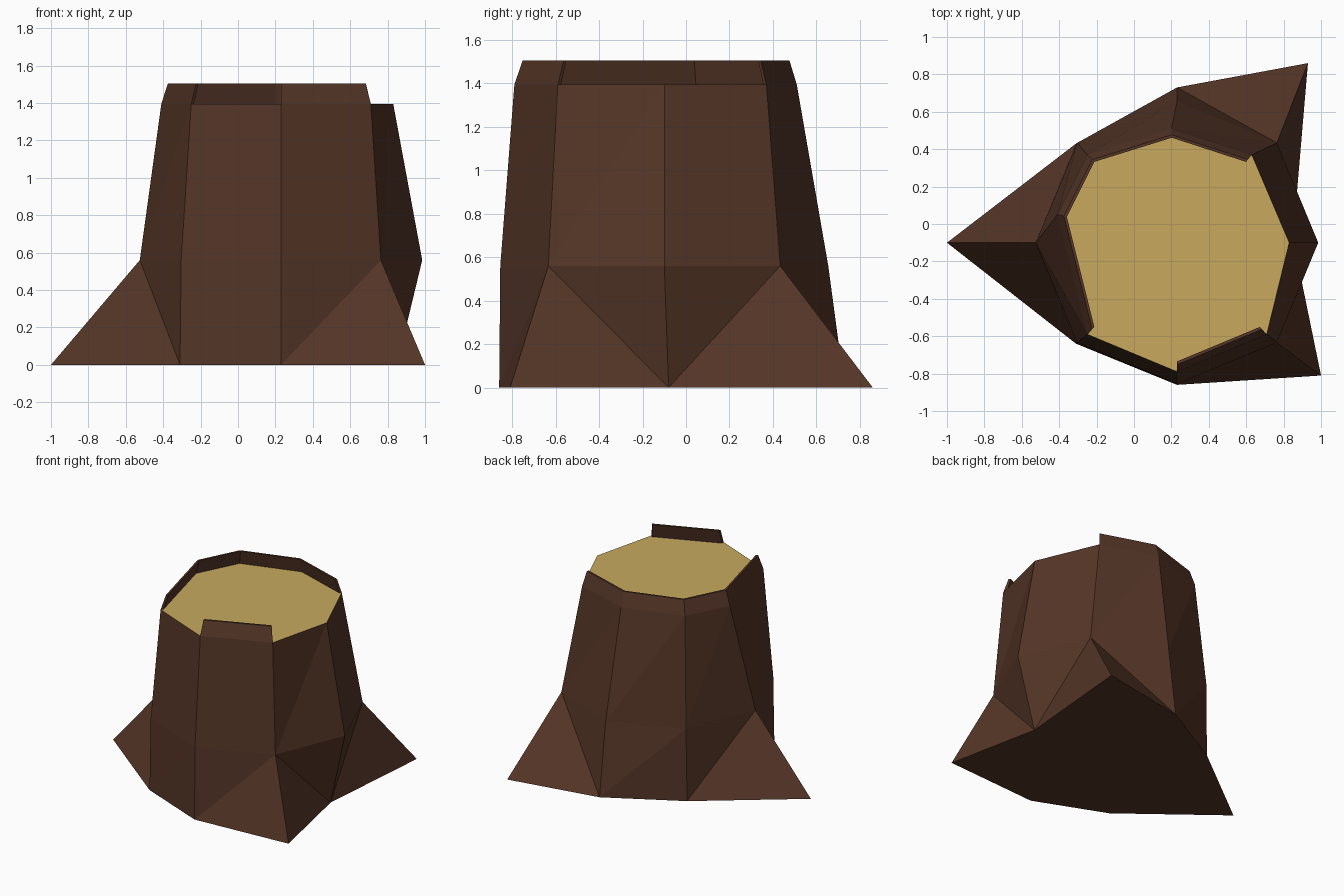
import bpy, bmesh
from math import cos, sin, pi

if "Cube" in bpy.data.objects:
    bpy.data.objects.remove(bpy.data.objects["Cube"])


def material(name, rgb):
    m = bpy.data.materials.new(name)
    m.diffuse_color = (*rgb, 1)
    m.use_nodes = True
    m.node_tree.nodes["Principled BSDF"].inputs["Base Color"].default_value = m.diffuse_color
    return m


BARK = material("bark", (0.09, 0.036, 0.02))
WOOD = material("cut_wood", (0.58, 0.40, 0.11))
CX, CY = 0.23, -0.10
N = 8


def finish(name, bm, mat):
    bmesh.ops.recalc_face_normals(bm, faces=bm.faces)
    me = bpy.data.meshes.new(name)
    bm.to_mesh(me)
    bm.free()
    me.materials.append(mat)
    ob = bpy.data.objects.new(name, me)
    bpy.context.collection.objects.link(ob)
    return ob


def ring(bm, pts, z):
    return [bm.verts.new((x, y, z)) for x, y in pts]


def scaled(pts, s):
    return [(CX + (x - CX) * s, CY + (y - CY) * s) for x, y in pts]


# Rings run counter-clockwise from the right-hand corner
base = [(0.85, -0.08), (0.93, 0.86), (0.23, 0.73), (-0.31, 0.43),
        (-1.0, -0.10), (-0.31, -0.64), (0.23, -0.86), (1.0, -0.81)]
mid = [(CX + 0.755 * cos(i * pi / 4), CY + 0.755 * sin(i * pi / 4)) for i in range(N)]
top = [(0.83, -0.10), (0.63, 0.37), (0.20, 0.51), (-0.25, 0.37),
       (-0.41, 0.05), (-0.25, -0.59), (0.23, -0.79), (0.71, -0.59)]
ROOTS = (1, 4, 7)

# Trunk with three flared roots
bm = bmesh.new()
b, m, t = ring(bm, base, 0), ring(bm, mid, 0.56), ring(bm, top, 1.395)
bm.faces.new(b[::-1])
for i in range(N):
    j = (i + 1) % N
    if i in ROOTS:      # crease falls from the root's shoulder to its neighbour
        bm.faces.new((b[i], b[j], m[i]))
        bm.faces.new((b[j], m[j], m[i]))
    else:
        bm.faces.new((b[i], b[j], m[j]))
        bm.faces.new((b[i], m[j], m[i]))
    bm.faces.new((m[i], m[j], t[j]))
    bm.faces.new((m[i], t[j], t[i]))
finish("trunk", bm, BARK)

# Cut wood surface
bm = bmesh.new()
bm.faces.new(ring(bm, top, 1.395))
finish("cut_top", bm, WOOD)


# Thin strips of bark standing above the cut
def bark_rim(name, ids):
    pts = [top[i] for i in ids]
    bm = bmesh.new()
    loops = [ring(bm, scaled(pts, s), z) for s, z in
             ((1.0, 1.395), (0.945, 1.505), (0.92, 1.505), (0.97, 1.395))]
    for k in range(4):
        p, q = loops[k], loops[(k + 1) % 4]
        for i in range(len(ids) - 1):
            bm.faces.new((p[i], p[i + 1], q[i + 1], q[i]))
    for e in (0, -1):
        bm.faces.new([l[e] for l in loops])
    finish(name, bm, BARK)


bark_rim("back_bark_rim", (1, 2, 3, 4, 5))
bark_rim("front_bark_rim", (6, 7))
